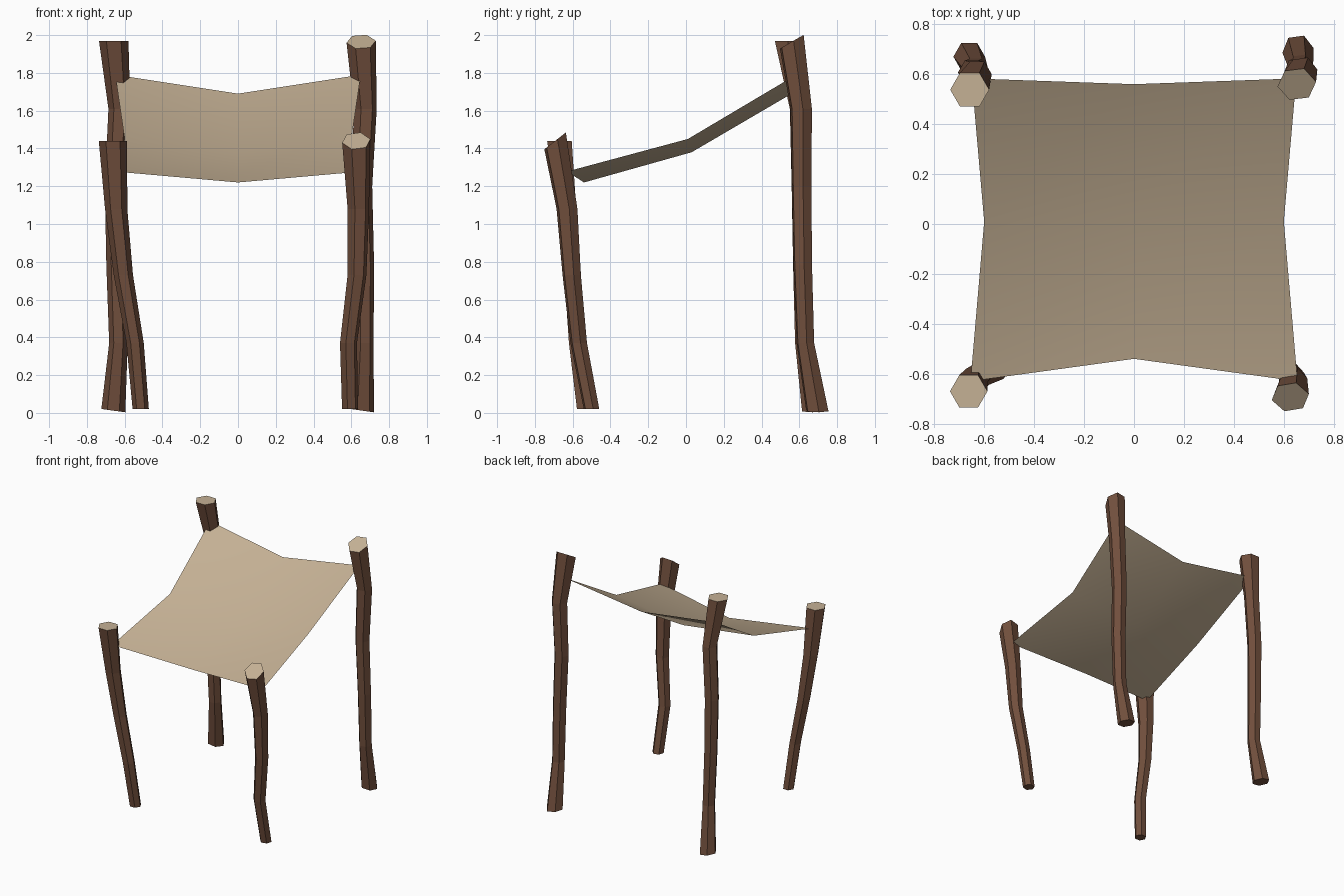
import bpy, bmesh, math
from mathutils import Vector, Euler

if "Cube" in bpy.data.objects:
    bpy.data.objects.remove(bpy.data.objects["Cube"])


def material(name, color):
    m = bpy.data.materials.new(name)
    m.diffuse_color = (*color, 1)
    m.use_nodes = True
    m.node_tree.nodes["Principled BSDF"].inputs["Base Color"].default_value = m.diffuse_color
    return m


bark = material("brown bark", (0.165, 0.078, 0.046))
pale = material("pale tan", (0.56, 0.44, 0.30))


def finish(name, bm, mats):
    me = bpy.data.meshes.new(name)
    bm.to_mesh(me)
    bm.free()
    for m in mats:
        me.materials.append(m)
    ob = bpy.data.objects.new(name, me)
    bpy.context.collection.objects.link(ob)
    return ob


def post(name, path, spin=0, top_tilt=0, foot_tilt=0):
    """Crooked six-sided log through (x, y, z, radius) points, pale cut top."""
    bm = bmesh.new()
    rings = []
    for i, (x, y, z, r) in enumerate(path):
        rot = Euler((0, 0, 0))
        if i == len(path) - 1:
            rot.x = math.radians(top_tilt)
        elif i == 0:
            rot.y = math.radians(foot_tilt)
        ring = []
        for k in range(6):
            a = math.radians(60 * k + spin)
            v = Vector((r * math.cos(a), r * math.sin(a), 0))
            v.rotate(rot)
            ring.append(bm.verts.new(v + Vector((x, y, z))))
        rings.append(ring)
    for lo, hi in zip(rings, rings[1:]):
        for k in range(6):
            n = (k + 1) % 6
            bm.faces.new((lo[k], lo[n], hi[n], hi[k]))
    bm.faces.new(rings[0][::-1])
    bm.faces.new(rings[-1]).material_index = 1
    finish(name, bm, [bark, pale])


# Short front posts
post("front_left_post", [(-0.515, -0.54, 0.02, 0.043), (-0.545, -0.58, 0.37, 0.046),
                         (-0.607, -0.60, 0.73, 0.051), (-0.645, -0.632, 1.08, 0.059),
                         (-0.662, -0.67, 1.44, 0.075)])
post("front_right_post", [(0.593, -0.50, 0.02, 0.043), (0.585, -0.568, 0.37, 0.046),
                          (0.630, -0.605, 0.73, 0.051), (0.637, -0.630, 1.08, 0.058),
                          (0.626, -0.693, 1.44, 0.076)], spin=12, top_tilt=38)
# Tall back posts
post("back_left_post", [(-0.660, 0.67, 0.012, 0.064), (-0.633, 0.62, 0.37, 0.049),
                        (-0.645, 0.612, 0.78, 0.052), (-0.650, 0.607, 1.20, 0.055),
                        (-0.628, 0.600, 1.61, 0.058), (-0.658, 0.538, 1.97, 0.078)],
     foot_tilt=8)
post("back_right_post", [(0.657, 0.695, 0.012, 0.064), (0.668, 0.632, 0.37, 0.050),
                         (0.668, 0.618, 0.78, 0.053), (0.655, 0.612, 1.20, 0.056),
                         (0.674, 0.610, 1.61, 0.061), (0.652, 0.560, 1.965, 0.078)],
     spin=8, top_tilt=30, foot_tilt=8)

# Sagging hide canopy: each row gives (half width, y and z at edge, y and z at middle)
bm = bmesh.new()
grid = []
for w, ye, ze, ym, zm in [(0.655, -0.63, 1.278, -0.54, 1.22),
                          (0.60, 0.01, 1.45, 0.03, 1.38),
                          (0.65, 0.583, 1.79, 0.56, 1.69)]:
    grid.append([bm.verts.new(p) for p in ((-w, ye, ze), (0, ym, zm), (w, ye, ze))])
for j in range(2):
    for i in range(2):
        f = bm.faces.new((grid[j][i], grid[j][i + 1], grid[j + 1][i + 1], grid[j + 1][i]))
        f.smooth = True
finish("hide_canopy", bm, [pale])
